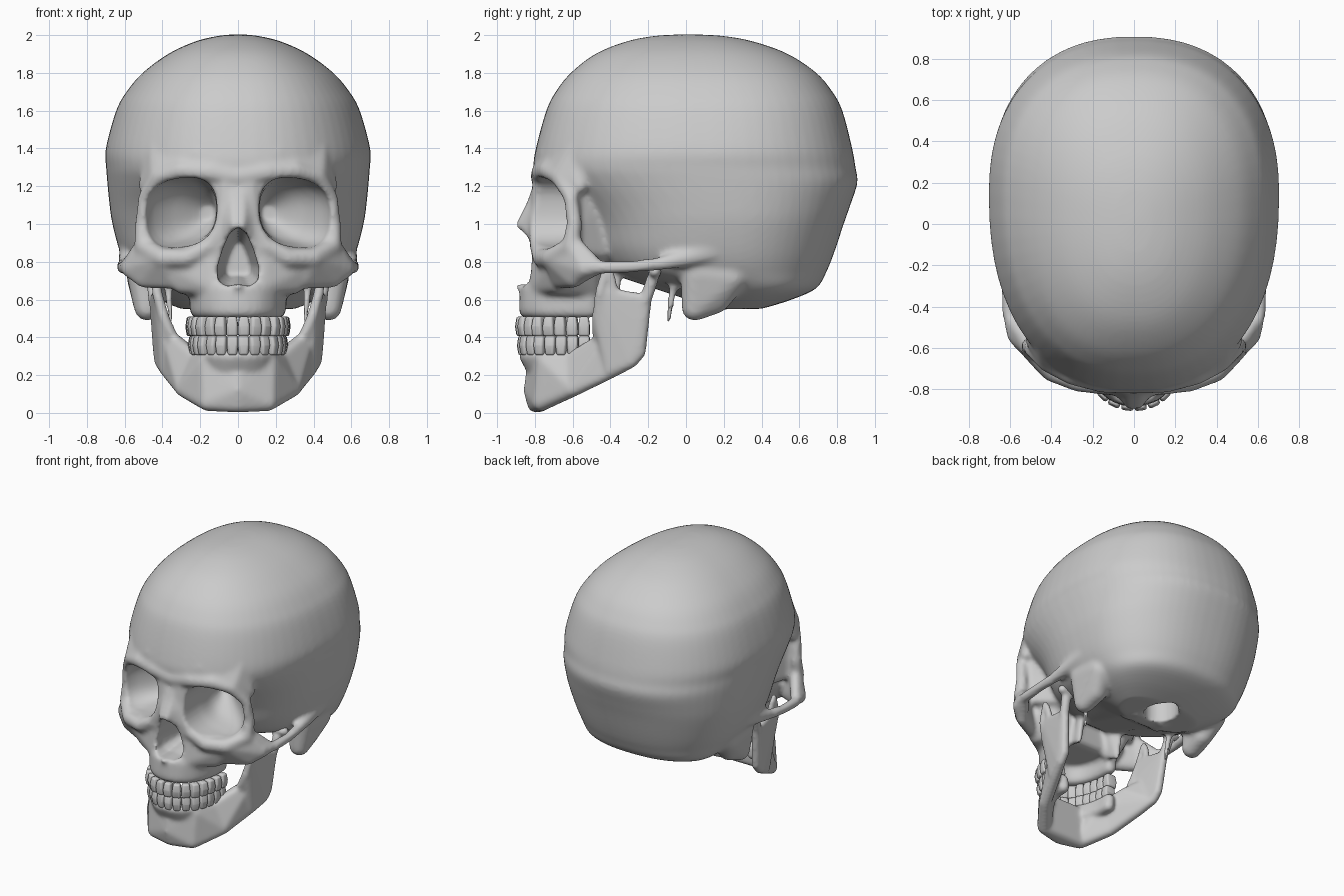
import bpy, bmesh, math
from mathutils import Vector

if "Cube" in bpy.data.objects:
    bpy.data.objects.remove(bpy.data.objects["Cube"])

# unit ball used to round every bone strut
N = 70
BALL = []
for i in range(N):
    h = 1 - 2 * (i + .5) / N
    a, q = i * 2.39996, math.sqrt(1 - h * h)
    BALL.append(Vector((q * math.cos(a), q * math.sin(a), h)))


def hull(bm, balls):
    """Convex hull around balls (x, y, z, radius)."""
    vs = [bm.verts.new(Vector(b[:3]) + p * b[3]) for b in balls for p in BALL]
    bmesh.ops.convex_hull(bm, input=vs)
    bmesh.ops.delete(bm, geom=[v for v in vs if not v.link_faces], context='VERTS')


def flip(balls):
    return [(-b[0], *b[1:]) for b in balls]


def web(bm, balls):
    """Rounded plate on both sides."""
    hull(bm, balls)
    hull(bm, flip(balls))


def chain(bm, balls):
    """Tapered struts through the balls, on both sides."""
    for a, b in zip(balls, balls[1:]):
        web(bm, [a, b])


def loft(bm, rings):
    rows = [[bm.verts.new(p) for p in r] for r in rings]
    for a, b in zip(rows, rows[1:]):
        for i in range(len(a)):
            j = (i + 1) % len(a)
            bm.faces.new((a[i], a[j], b[j], b[i]))
    bm.faces.new(rows[0])
    bm.faces.new(rows[-1])


def spline(rows, k=5):
    p = [Vector(r) for r in rows]
    p = [p[0]] + p + [p[-1]]
    out = []
    for i in range(1, len(p) - 2):
        a, b, c, d = p[i - 1:i + 3]
        for s in range(k):
            t = s / k
            out.append(.5 * (2 * b + (c - a) * t + (2 * a - 5 * b + 4 * c - d) * t * t
                             + (3 * b - a - 3 * c + d) * t ** 3))
    return out + [p[-1]]


def oval(n, e):
    """Unit superellipse points."""
    for i in range(n):
        c, s = math.cos(math.tau * i / n), math.sin(math.tau * i / n)
        yield math.copysign(abs(c) ** (2 / e), c), math.copysign(abs(s) ** (2 / e), s)


def make(name, bm):
    bmesh.ops.recalc_face_normals(bm, faces=bm.faces[:])
    me = bpy.data.meshes.new(name)
    bm.to_mesh(me)
    bm.free()
    ob = bpy.data.objects.new(name, me)
    bpy.context.collection.objects.link(ob)
    return ob


def finish(ob, angle=50):
    """Apply the modifiers and shade smooth."""
    bpy.ops.object.select_all(action='DESELECT')
    ob.select_set(True)
    bpy.context.view_layer.objects.active = ob
    bpy.ops.object.convert(target='MESH')
    bpy.ops.object.shade_smooth_by_angle(angle=math.radians(angle))


def fuse(ob, voxel, cutter=None, smooth=4):
    """Merge the struts into one bone, carve it and soften it."""
    def add(kind, **settings):
        m = ob.modifiers.new(kind.lower(), kind)
        for k, v in settings.items():
            setattr(m, k, v)
    add('REMESH', mode='VOXEL', voxel_size=voxel)
    if cutter:
        add('SMOOTH', factor=.5, iterations=6)
        add('BOOLEAN', operation='DIFFERENCE', solver='EXACT', object=cutter)
        add('REMESH', mode='VOXEL', voxel_size=voxel)
    add('SMOOTH', factor=.5, iterations=smooth)
    finish(ob)


def arch(rx, ry, t):
    """Point on the dental arch, t from 0 (front) to 1 (back)."""
    a = t * math.pi / 2
    return Vector((rx * math.sin(a) ** .87, -.51 - ry * math.cos(a) ** .87, 0))


def arch_wall(bm, low, high):
    """Curved ridge between two arches given as (rx, ry, z, radius)."""
    for i in range(9):
        web(bm, [(*arch(rx, ry, j / 9).xy, z, r) for rx, ry, z, r in (low, high) for j in (i, i + 1)])


# braincase: rows of height, half width, front y, back y
bm = bmesh.new()
CASE = [(.55, .30, .08, .40), (.60, .42, 0, .56), (.66, .51, -.12, .69), (.75, .58, -.40, .745),
        (.85, .625, -.50, .785), (1.0, .665, -.56, .835), (1.1, .68, -.63, .87),
        (1.22, .692, -.75, .908), (1.3, .698, -.805, .897), (1.4, .70, -.795, .88),
        (1.6, .645, -.74, .828), (1.7, .59, -.69, .775), (1.8, .505, -.61, .69),
        (1.9, .37, -.48, .54), (1.965, .23, -.32, .36), (1.995, .11, -.17, .20),
        (2.004, .02, -.02, .04)]
rings = []
for z, w, f, b in spline(CASE):
    m = f + (b - f) * .56
    rings.append([(w * x, m + y * (b - m if y > 0 else m - f), z) for x, y in oval(64, 2.3)])
loft(bm, rings)

# bone behind and between the eye sockets
core = [(.46, -.61, 1.17, .03), (.45, -.61, .88, .03), (.09, -.77, 1.2, .03), (.09, -.765, .9, .03),
        (.37, -.45, 1.18, .04), (.34, -.45, .85, .04), (.1, -.38, .82, .05)]
hull(bm, core + flip(core))
# brow blending into the forehead
web(bm, [(.42, -.655, 1.27, .05), (.2, -.72, 1.37, .06), (.43, -.57, 1.42, .05),
         (.49, -.56, 1.2, .04), (.1, -.755, 1.28, .055)])
# eye socket rim, from the brow round to the inner corner
chain(bm, [(0, -.765, 1.25, .06), (.15, -.765, 1.275, .055), (.3, -.73, 1.285, .052),
           (.42, -.67, 1.25, .048), (.49, -.61, 1.14, .04), (.505, -.59, 1.0, .042),
           (.50, -.61, .88, .05), (.40, -.71, .82, .055), (.27, -.765, .82, .05),
           (.14, -.785, .89, .045), (.09, -.79, 1.0, .04), (.07, -.775, 1.1, .045),
           (.06, -.765, 1.22, .05)])
# bridge of the nose
chain(bm, [(.02, -.77, 1.2, .04), (.02, -.81, 1.1, .037), (.02, -.88, .99, .024)])
web(bm, [(.02, -.865, .995, .026), (.07, -.80, .93, .035), (.02, -.81, 1.1, .035), (.08, -.77, 1.08, .035)])
chain(bm, [(.07, -.80, .93, .035), (.12, -.78, .82, .035)])
# upper jaw body and its tooth-bearing ridge
jaw = [(.14, -.765, .93, .04), (.13, -.78, .67, .05), (.3, -.68, .68, .05), (.37, -.67, .78, .05),
       (.3, -.5, .8, .05), (.22, -.5, .66, .05)]
hull(bm, jaw + flip(jaw))
arch_wall(bm, (.21, .33, .545, .046), (.205, .315, .65, .055))
chain(bm, [(0, -.82, .66, .04), (0, -.895, .67, .016)])
# cheekbone and arch
web(bm, [(.5, -.6, .9, .04), (.4, -.71, .82, .05), (.34, -.67, .70, .045), (.50, -.59, .70, .04),
         (.575, -.54, .76, .042)])
web(bm, [(.5, -.59, .9, .04), (.575, -.54, .76, .042), (.51, -.57, .71, .035), (.595, -.46, .77, .035)])
chain(bm, [(.57, -.54, .775, .045), (.605, -.43, .77, .036), (.612, -.28, .775, .033),
           (.60, -.14, .79, .036), (.585, 0, .82, .05), (.56, .15, .86, .07)])
# bony bump behind the ear, spike below it, plates behind the upper jaw
web(bm, [(.50, .06, .74, .09), (.48, .045, .555, .07), (.47, .16, .60, .075), (.50, .24, .72, .09)])
chain(bm, [(.37, -.04, .74, .04), (.37, -.07, .65, .024), (.355, -.095, .48, .016)])
web(bm, [(.12, -.42, .8, .03), (.17, -.38, .56, .018), (.15, -.48, .6, .02), (.17, -.35, .74, .02)])
# underside of the skull, with the two neck joints
mid = [(.08, -.38, .78, .05), (.12, .1, .62, .05), (.3, -.05, .74, .06)]
hull(bm, mid + flip(mid))
chain(bm, [(.13, .08, .59, .045), (.11, .17, .58, .045)])
skull = make('skull', bm)

# carving shapes: eye sockets, nose opening, spinal opening
bm = bmesh.new()
SOCKET = [(-1.1, .305, .195, .185), (-.72, .305, .193, .183), (-.60, .295, .18, .17),
          (-.50, .25, .14, .14), (-.42, .20, .085, .09), (-.36, .16, .04, .04)]
for s in (1, -1):
    loft(bm, [[(s * (c + w * x), y, 1.06 + h * z - .12 * w * x) for x, z in oval(40, 2.5)]
              for y, c, w, h in spline(SOCKET, 3)])
PEAR = [(0, .985), (.045, .95), (.08, .87), (.11, .77), (.105, .70), (.06, .67), (.015, .68)]
pear = PEAR + [(-x, z) for x, z in PEAR[:0:-1]]
loft(bm, [[(x * k, y, .8 + (z - .8) * k) for x, z in pear] for y, k in ((-1.1, 1), (-.75, 1), (-.52, .6))])
loft(bm, [[(.11 * x, .29 + .13 * y, z) for x, y in oval(32, 2)] for z in (.4, .75)])
cutter = make('carving_shapes', bm)
cutter.hide_render = True
fuse(skull, .0135, cutter, 3)
bpy.data.objects.remove(cutter)

# lower jaw: chin, body and upright branch
bm = bmesh.new()
chin = [(0, -.795, .047, .047), (0, -.815, .12, .046), (0, -.80, .27, .04),
        (.16, -.765, .055, .047), (.17, -.75, .27, .04)]
hull(bm, chin + flip(chin))
web(bm, [(.16, -.765, .055, .047), (.17, -.75, .27, .04), (.29, -.60, .125, .042),
         (.225, -.6, .29, .038)])
web(bm, [(.29, -.60, .125, .042), (.23, -.6, .29, .038), (.405, -.30, .265, .034),
         (.37, -.4, .215, .036), (.30, -.46, .36, .035), (.38, -.40, .42, .032)])
web(bm, [(.41, -.29, .27, .034), (.415, -.245, .32, .034), (.38, -.4, .225, .034),
         (.43, -.235, .48, .032), (.39, -.46, .46, .028), (.44, -.21, .60, .03), (.425, -.455, .65, .022)])
chain(bm, [(.32, -.46, .34, .032), (.39, -.47, .5, .03), (.43, -.455, .64, .028),
           (.44, -.42, .77, .022)])
chain(bm, [(.43, -.38, .64, .025), (.44, -.40, .74, .022)])
chain(bm, [(.44, -.22, .58, .033), (.455, -.18, .70, .035)])
chain(bm, [(.42, -.165, .745, .035), (.50, -.165, .75, .035)])
arch_wall(bm, (.20, .30, .24, .04), (.207, .335, .30, .038))
fuse(make('lower_jaw', bm), .011, smooth=14)

# teeth: eight a side in each row, evenly spaced along the arch
for name, rx, ry, z in (('upper_teeth', .235, .365, .458), ('lower_teeth', .222, .355, .357)):
    bm = bmesh.new()
    path = [arch(rx, ry, i / 200) for i in range(201)]
    run = [0]
    for a, b in zip(path, path[1:]):
        run.append(run[-1] + (b - a).length)
    step = run[-1] / 8
    for i in range(8):
        k = min(range(1, 200), key=lambda j: abs(run[j] - step * (i + .5)))
        along = (path[k + 1] - path[k - 1]).normalized()
        out = Vector((along.y, -along.x, 0))
        depth, r = (.024 if i < 3 else .038), .014
        tooth = []
        for u in (-1, 1):
            for v in (-1, 1):
                for h in (-1, 0, 1):
                    # crowns bulge mid-height and narrow at the root
                    root = h * (1 if name[0] == 'u' else -1) > 0
                    w = (step / 2 - r) * (.72 if root else .98)
                    p = path[k] + along * u * w + out * v * (depth - r + (.006 if h == 0 else 0))
                    tooth.append((p.x, p.y, z + h * (.052 - r), r))
        web(bm, tooth)
    finish(make(name, bm), 40)
